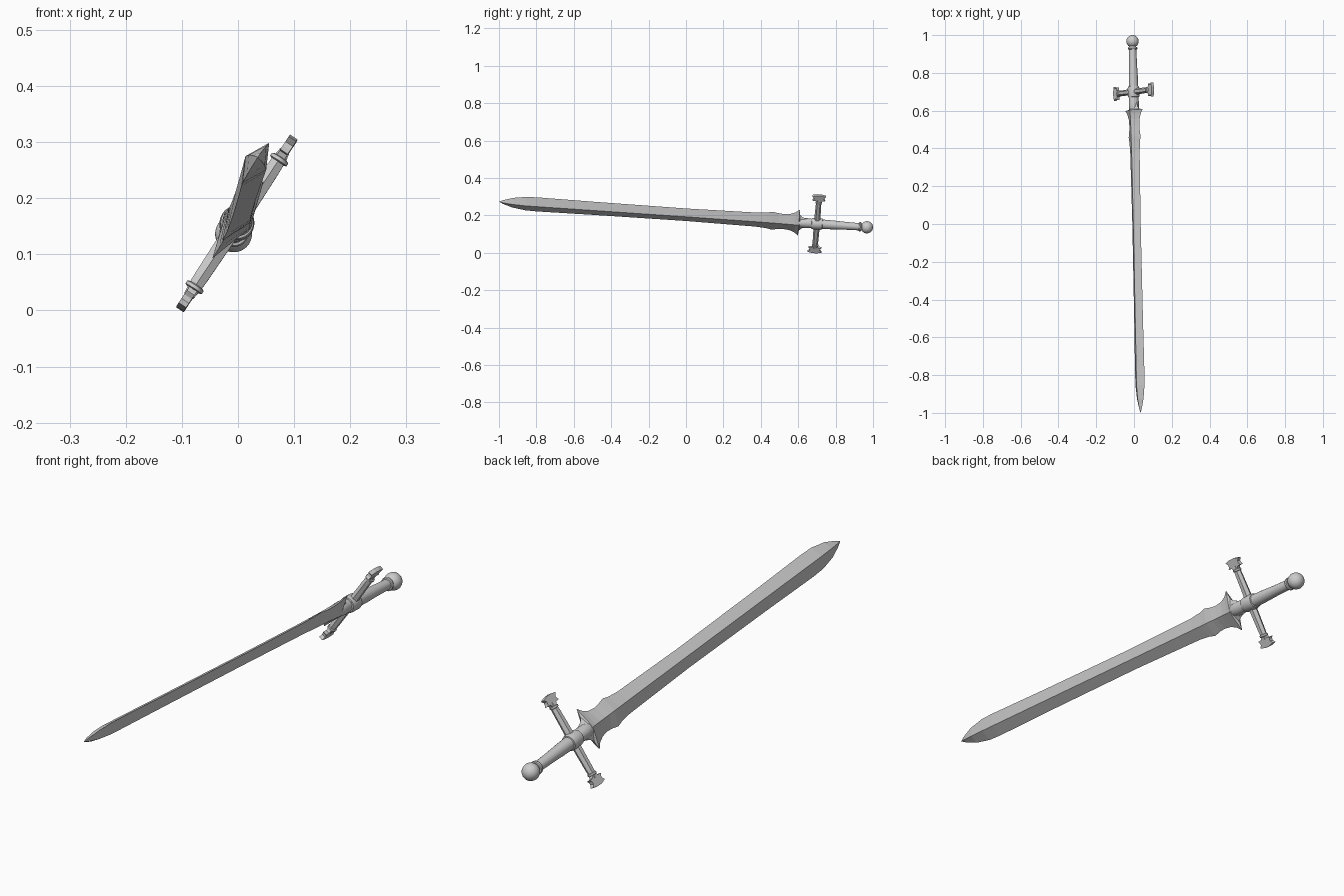
import bpy, bmesh, math
from mathutils import Vector, Matrix

if "Cube" in bpy.data.objects:
    bpy.data.objects.remove(bpy.data.objects["Cube"])

# Sword frame: local x = blade width, y = toward the tip, z = thickness, origin at guard centre
D = Vector((0.0218, -1, 0.0694)).normalized()
W = Vector((0.2, 0.02, 0.302))
W = (W - D * W.dot(D)).normalized()
N = W.cross(D)
FRAME = Matrix.Translation((-0.002, 0.70, 0.155)) @ Matrix((W, D, N)).transposed().to_4x4()


def finish(bm, name, smooth=None):
    bmesh.ops.recalc_face_normals(bm, faces=bm.faces)
    me = bpy.data.meshes.new(name)
    if smooth:
        for f in bm.faces:
            f.smooth = True
    bm.to_mesh(me)
    bm.free()
    if smooth:
        me.set_sharp_from_angle(angle=math.radians(smooth))
    ob = bpy.data.objects.new(name, me)
    ob.matrix_world = FRAME
    bpy.context.collection.objects.link(ob)
    return ob


def loft(name, rings, smooth=None):
    """Skin a list of equal-sized vertex rings and cap both ends."""
    bm = bmesh.new()
    vs = [[bm.verts.new(p) for p in r] for r in rings]
    n = len(vs[0])
    for a, b in zip(vs, vs[1:]):
        for i in range(n):
            bm.faces.new((a[i], a[(i + 1) % n], b[(i + 1) % n], b[i]))
    bm.faces.new(vs[0])
    bm.faces.new(vs[-1])
    bmesh.ops.remove_doubles(bm, verts=bm.verts, dist=0.00005)
    return finish(bm, name, smooth)


def lathe(name, prof, sides=24, smooth=35, along="y"):
    """Revolve (position, radius) pairs about the local y or x axis."""
    rings = []
    for p, r in prof:
        ring = []
        for i in range(sides):
            t = math.tau * i / sides
            c, s = r * math.cos(t), r * math.sin(t)
            ring.append((c, p, s) if along == "y" else (p, c, s))
        rings.append(ring)
    return loft(name, rings, smooth)


# Blade: diamond sections (distance, half width, half thickness)
blade = [(0.055, 0.027, 0.024), (0.080, 0.036, 0.026), (0.093, 0.050, 0.026),
         (0.097, 0.083, 0.026), (0.118, 0.064, 0.025), (0.145, 0.052, 0.024),
         (0.180, 0.048, 0.023), (0.205, 0.050, 0.023), (0.240, 0.057, 0.022),
         (0.270, 0.050, 0.022), (0.325, 0.045, 0.021), (0.70, 0.040, 0.020),
         (1.20, 0.042, 0.021), (1.50, 0.045, 0.022), (1.56, 0.043, 0.022),
         (1.63, 0.031, 0.017), (1.68, 0.013, 0.008), (1.704, 0.0005, 0.0005)]
loft("blade", [[(w, a, 0), (0, a, h), (-w, a, 0), (0, a, -h)] for a, w, h in blade])

# Socket joining guard and blade
lathe("blade_socket", [(0.02, 0.024), (0.06, 0.027), (0.09, 0.026), (0.14, 0.012)])

# Grip with end ring
lathe("grip", [(-0.245, 0.019), (-0.15, 0.021), (-0.08, 0.024), (0.03, 0.026)])
lathe("grip_ring", [(-0.238, 0.018), (-0.236, 0.024), (-0.231, 0.026),
                    (-0.226, 0.024), (-0.224, 0.018)])

# Pommel ball
bm = bmesh.new()
bmesh.ops.create_uvsphere(bm, u_segments=24, v_segments=14, radius=0.033,
                          matrix=Matrix.Translation((0, -0.268, 0)))
finish(bm, "pommel", 40)

# Guard hub with a raised band
lathe("guard_hub", [(-0.03, 0.024), (-0.028, 0.029), (-0.018, 0.031),
                    (0.018, 0.031), (0.028, 0.029), (0.03, 0.024)])

# Guard end outline: (distance from centre, half height), mirrored
edge = [(0.140, 0.012), (0.150, 0.017), (0.151, 0.034), (0.159, 0.028),
        (0.168, 0.027), (0.178, 0.037), (0.181, 0.025), (0.184, 0.012)]
outline = edge + [(x, -y) for x, y in reversed(edge)]

for side, s in (("right", 1), ("left", -1)):
    # Hexagonal arm, tapering to a narrow neck
    lathe("guard_arm_" + side, [(s * x, r) for x, r in
          ((0.0, 0.017), (0.115, 0.015), (0.135, 0.014), (0.155, 0.011))], 6, None, "x")
    lathe("guard_arm_ring_" + side, [(s * x, r) for x, r in
          ((0.132, 0.014), (0.134, 0.0175), (0.140, 0.0175), (0.142, 0.013))], 12, 35, "x")
    # Flared end plate
    loft("guard_end_" + side, [[(s * x, y, z) for x, y in outline] for z in (-0.008, 0.008)])
